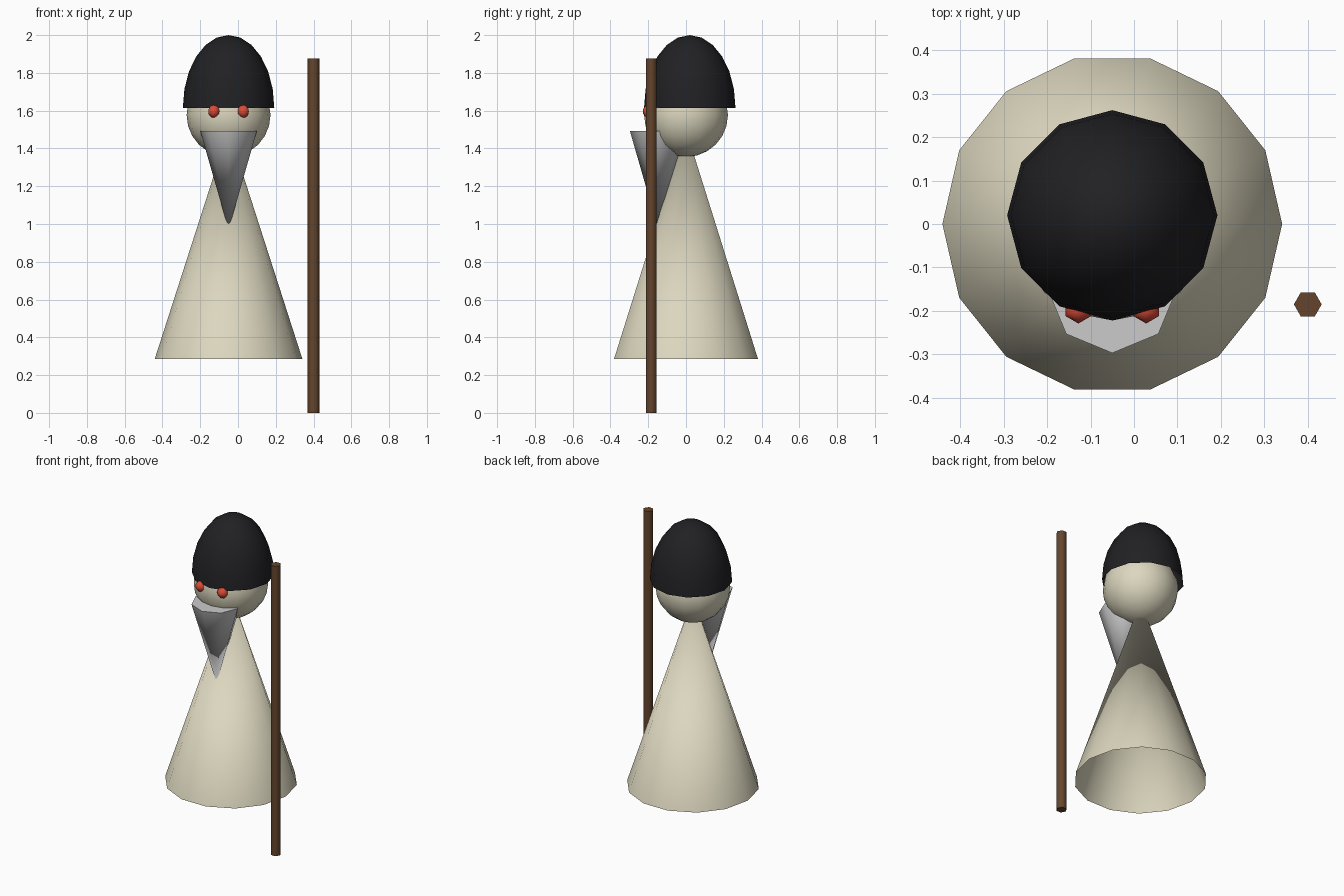
import bpy, bmesh
from math import radians
from mathutils import Matrix

if "Cube" in bpy.data.objects:
    bpy.data.objects.remove(bpy.data.objects["Cube"])

CX = -0.05  # body axis


def material(name, rgb):
    m = bpy.data.materials.new(name)
    m.diffuse_color = (*rgb, 1)
    m.use_nodes = True
    m.node_tree.nodes["Principled BSDF"].inputs["Base Color"].default_value = m.diffuse_color
    return m


CLOTH = material("cloth", (0.72, 0.68, 0.52))
BLACK = material("black", (0.015, 0.015, 0.018))
RED = material("red", (0.7, 0.07, 0.04))
WOOD = material("wood", (0.13, 0.06, 0.025))


def finish(name, bm, loc, mat, angle):
    me = bpy.data.meshes.new(name)
    bmesh.ops.recalc_face_normals(bm, faces=bm.faces)
    bm.to_mesh(me)
    bm.free()
    ob = bpy.data.objects.new(name, me)
    bpy.context.collection.objects.link(ob)
    ob.location = loc
    if mat:
        me.materials.append(mat)
    bpy.ops.object.select_all(action='DESELECT')
    ob.select_set(True)
    bpy.context.view_layer.objects.active = ob
    bpy.ops.object.shade_smooth_by_angle(angle=radians(angle))
    return ob


def cone(name, sides, r_low, r_high, z0, z1, x, y, mat, caps=True, angle=50):
    bm = bmesh.new()
    bmesh.ops.create_cone(bm, cap_ends=caps, segments=sides, radius1=r_low,
                          radius2=r_high, depth=z1 - z0,
                          matrix=Matrix.Rotation(radians(90), 4, 'Z'))
    bmesh.ops.remove_doubles(bm, verts=bm.verts, dist=1e-4)
    return finish(name, bm, (x, y, (z0 + z1) / 2), mat, angle)


def ball(name, segs, rings, r, rz, loc, mat, half=False):
    bm = bmesh.new()
    bmesh.ops.create_uvsphere(bm, u_segments=segs, v_segments=rings, radius=1)
    if half:
        low = [v for v in bm.verts if v.co.z < -1e-3]
        bmesh.ops.delete(bm, geom=low, context='VERTS')
    bmesh.ops.scale(bm, vec=(r, r, rz), verts=bm.verts)
    return finish(name, bm, loc, mat, 80)


# Robe: open-bottomed cone whose tip hides in the head
cone("robe", 14, 0.391, 0, 0.285, 1.5, CX, 0, CLOTH, caps=False)

# Head and tall domed hat
ball("head", 16, 12, 0.222, 0.222, (CX, 0, 1.577), CLOTH)
ball("hat", 12, 12, 0.242, 0.385, (CX, 0.02, 1.615), BLACK, half=True)

# Beard: upside-down cone with a flat top
cone("beard", 8, 0, 0.15, 0.97, 1.493, CX, -0.147, None)

# Eyes
for side, s in (("left", 1), ("right", -1)):
    ball(side + "_eye", 6, 8, 0.034, 0.034, (CX + s * 0.078, -0.195, 1.596), RED)

# Staff
cone("staff", 6, 0.032, 0.032, 0, 1.875, 0.4, -0.185, WOOD, angle=65)
